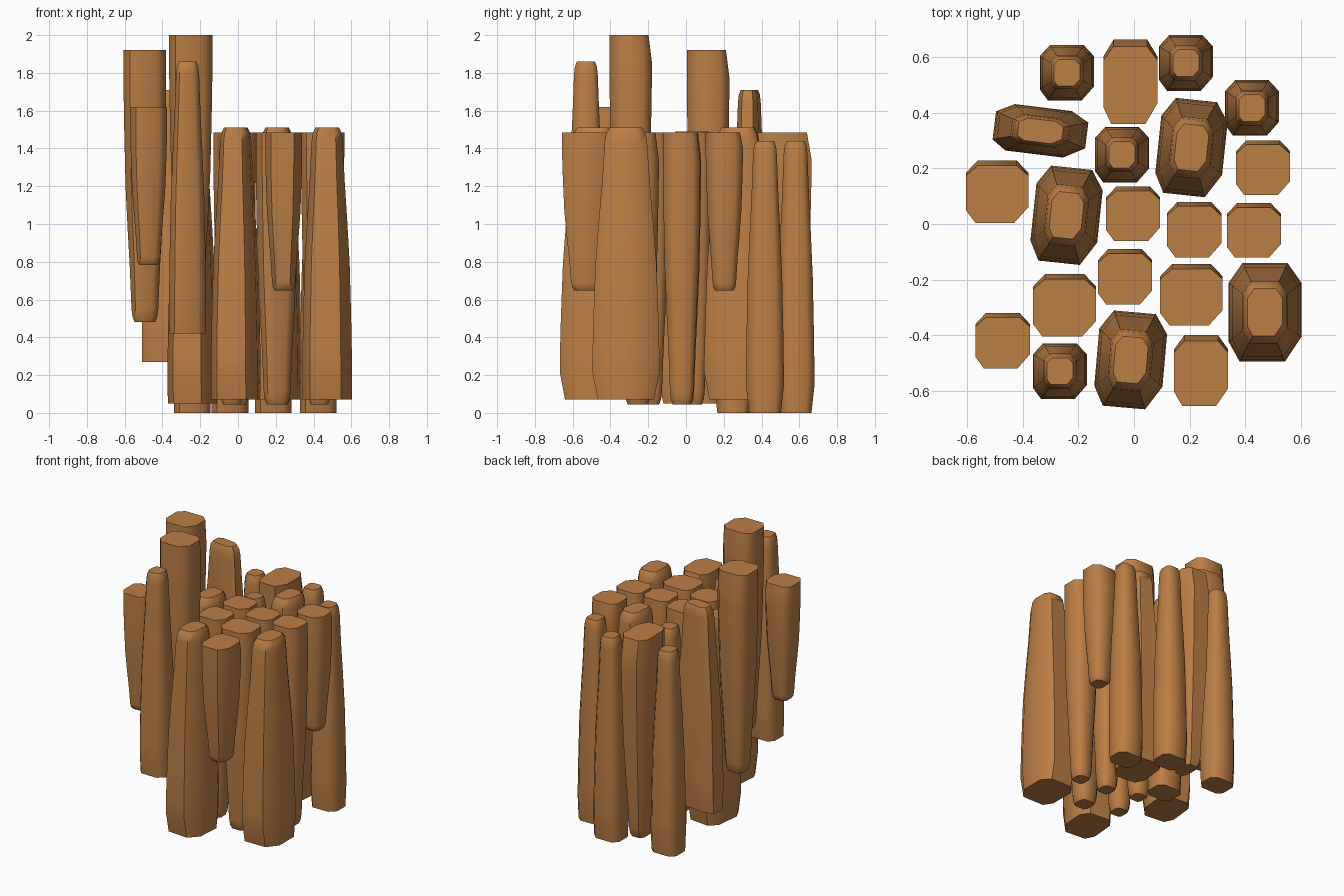
import bpy, bmesh, math

if "Cube" in bpy.data.objects:
    bpy.data.objects.remove(bpy.data.objects["Cube"])

wood = bpy.data.materials.new("warm_brown_wood")
wood.diffuse_color = (0.50, 0.21, 0.06, 1)
wood.use_nodes = True
wood.node_tree.nodes["Principled BSDF"].inputs["Base Color"].default_value = wood.diffuse_color

# Taper from the broad flat end (0) to the narrow rounded end (1)
PROFILE = [(0, 1), (.1, 1), (.16, 1), (.3, .97), (.5, .91), (.66, .81),
           (.8, .71), (.95, .63), (.98, .585), (1, .48)]
# Chamfered block cross-section
SECTION = [(1, -.5), (1, .6), (.62, 1), (-.62, 1), (-1, .6), (-1, -.6), (-.7, -1), (.55, -1)]


def post(name, x, y, w, d, z0, z1, flat_top, turn=0):
    """One tapered post; flat_top puts the broad flat end upward."""
    bm = bmesh.new()
    c, s = math.cos(math.radians(turn)), math.sin(math.radians(turn))
    rings = []
    for t, k in PROFILE:
        z = z1 - t * (z1 - z0) if flat_top else z0 + t * (z1 - z0)
        ring = []
        for px, py in SECTION:
            u, v = px * w / 2 * k, py * d / 2 * k
            if t == 0:                      # flat end is slightly pinched
                v *= .84 if (v > 0) == flat_top or not flat_top else 1
            ring.append(bm.verts.new((x + u * c - v * s, y + u * s + v * c, z)))
        rings.append(ring)
    n = len(SECTION)
    for a, b in zip(rings, rings[1:]):
        for i in range(n):
            bm.faces.new((a[i], a[(i + 1) % n], b[(i + 1) % n], b[i]))
    bm.faces.new(rings[0])
    bm.faces.new(rings[-1])
    bmesh.ops.recalc_face_normals(bm, faces=bm.faces)
    mesh = bpy.data.meshes.new(name)
    bm.to_mesh(mesh)
    bm.free()
    mesh.materials.append(wood)
    ob = bpy.data.objects.new(name, mesh)
    bpy.context.collection.objects.link(ob)
    bpy.ops.object.select_all(action='DESELECT')
    ob.select_set(True)
    bpy.context.view_layer.objects.active = ob
    bpy.ops.object.shade_smooth_by_angle(angle=math.radians(50))


# Slim posts with the rounded end up
for x, y, z in [(-.242, .545, 0), (.187, .58, 0), (.425, .418, 0),
                (-.043, .25, 0), (-.267, -.53, .42)]:
    post("slim_post", x, y, .195, .2, z, z + 1.44, False)

# Broad posts with the rounded end up
for x, y, w, d, z, turn in [(-.337, .335, .335, .17, .27, -7), (.207, .275, .24, .345, .07, -6),
                            (-.243, .031, .24, .345, .05, -6), (.472, -.318, .262, .355, .07, 0),
                            (-.012, -.49, .245, .345, .07, -5)]:
    post("broad_post", x, y, w, d, z, z + 1.44, False, turn)

# Long posts with the flat end up
for x, y, w, d, top in [(-.013, .512, .195, .305, 1.485), (-.493, .117, .225, .225, 1.92),
                        (-.003, .037, .195, .197, 1.485), (.217, -.02, .195, .2, 1.485),
                        (.432, -.023, .195, .197, 1.485), (-.032, -.19, .195, .2, 1.485),
                        (-.25, -.293, .228, .225, 2.0), (.207, -.255, .225, .222, 1.485)]:
    post("flat_topped_post", x, y, w, d, top - 1.44, top, True)

# Short hanging posts with the flat end up
for x, y, d, top in [(.465, .203, .197, 1.485), (-.473, -.42, .2, 1.62), (.242, -.528, .255, 1.485)]:
    post("short_post", x, y, .195, d, top - .838, top, True)
